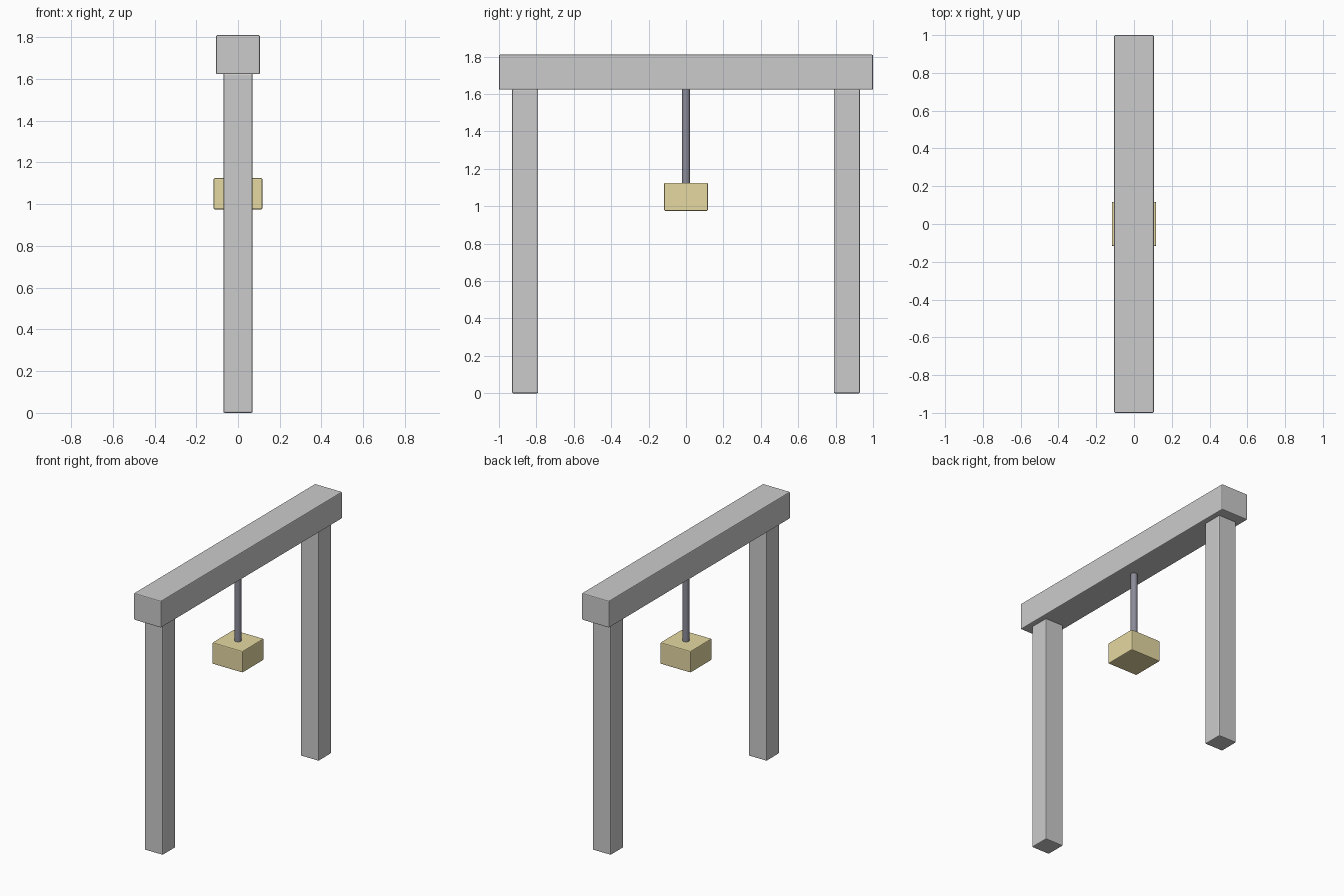
import bpy

if "Cube" in bpy.data.objects:
    bpy.data.objects.remove(bpy.data.objects["Cube"])

BEVEL = 0.006


def material(name, rgb):
    mat = bpy.data.materials.new(name)
    mat.diffuse_color = (*rgb, 1)
    mat.use_nodes = True
    mat.node_tree.nodes["Principled BSDF"].inputs["Base Color"].default_value = mat.diffuse_color
    return mat


def finish(obj, name, mat=None, bevel=BEVEL):
    obj.name = name
    if mat:
        obj.data.materials.append(mat)
    mod = obj.modifiers.new("soft_edges", 'BEVEL')
    mod.width = bevel
    mod.segments = 2
    mod.limit_method = 'ANGLE'
    return obj


def box(name, size, y, z0, mat=None):
    """Box of full size (x, y, z), centred on x, resting at height z0."""
    bpy.ops.mesh.primitive_cube_add(size=1, location=(0, y, z0 + size[2] / 2))
    obj = bpy.context.object
    obj.scale = size
    bpy.ops.object.transform_apply(location=False, rotation=False, scale=True)
    return finish(obj, name, mat)


steel = material("dark_steel", (0.26, 0.26, 0.32))
brass = material("brass", (0.78, 0.69, 0.36))

# Posts and crossbeam
for name, y in (("front_post", -0.86), ("back_post", 0.86)):
    box(name, (0.14, 0.14, 1.625), y, 0)
box("crossbeam", (0.21, 2.0, 0.187), 0, 1.623)

# Hanging rod, running from inside the weight up to the beam
bottom, top = 1.12, 1.626
bpy.ops.mesh.primitive_cylinder_add(vertices=16, radius=0.022, depth=top - bottom,
                                    location=(0, 0, (bottom + top) / 2))
rod = finish(bpy.context.object, "hanging_rod", steel, 0.004)
bpy.ops.object.shade_smooth_by_angle()

# Weight
box("hanging_weight", (0.234, 0.234, 0.15), 0, 0.975, brass)
